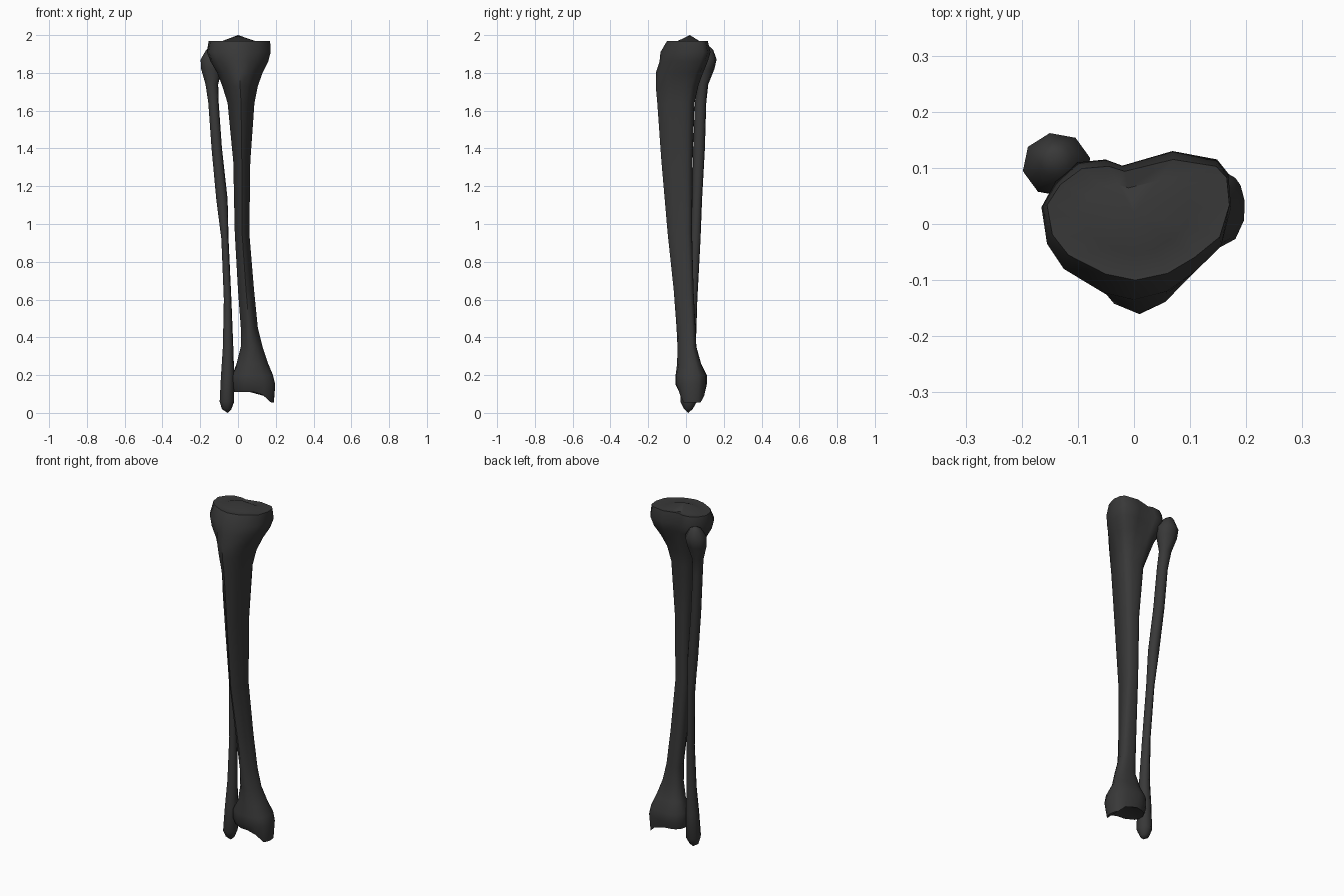
import bpy, bmesh
from math import atan2, cos, sin, pi, radians

cube = bpy.data.objects.get("Cube")
if cube:
    bpy.data.objects.remove(cube)

mat = bpy.data.materials.new("charcoal bone")
mat.use_nodes = True
GREY = (0.04, 0.04, 0.04, 1)
mat.diffuse_color = GREY
mat.node_tree.nodes["Principled BSDF"].inputs["Base Color"].default_value = GREY

# Heart-shaped plateau outline, counter-clockwise from the right side
PLATEAU = [(.175, .03), (.17, .09), (.15, .115), (.07, .13), (-.02, .104), (-.05, .115),
           (-.1, .11), (-.14, .075), (-.165, .03), (-.155, -.035), (-.125, -.08),
           (-.055, -.122), (0, -.135), (.06, -.12), (.11, -.085), (.157, -.04)]
ANGLES = [atan2(y, x) for x, y in PLATEAU]


def polar(radius, angles):
    return [(radius(a) * cos(a), radius(a) * sin(a)) for a in angles]


# Shaft is a rounded triangle with its ridge at the front, ankle a rounded box
SHAFT = polar(lambda a: 1 + .14 * cos(3 * (a + pi / 2)), ANGLES)
ANKLE = polar(lambda a: (abs(cos(a)) ** 2.6 + abs(sin(a)) ** 2.6) ** (-1 / 2.6), ANGLES)
ROUND = polar(lambda a: 1, [i * pi / 4 + .2 for i in range(8)])


def fit(profile, x0, x1, y0, y1):
    """Stretch a profile to fill the given bounds."""
    xs, ys = zip(*profile)
    return [(x0 + (x - min(xs)) / (max(xs) - min(xs)) * (x1 - x0),
             y0 + (y - min(ys)) / (max(ys) - min(ys)) * (y1 - y0)) for x, y in profile]


def mix(a, b, t):
    return [(p[0] + (q[0] - p[0]) * t, p[1] + (q[1] - p[1]) * t) for p, q in zip(a, b)]


def loft(name, rings, bottom, top, angle):
    """Skin rings of 3D points and close both ends with a fan to a tip."""
    bm = bmesh.new()
    loops = [[bm.verts.new(p) for p in ring] for ring in rings]
    n = len(rings[0])
    for a, b in zip(loops, loops[1:]):
        for i in range(n):
            j = (i + 1) % n
            bm.faces.new((a[i], a[j], b[j], b[i]))
    for loop, tip in ((loops[0], bottom), (loops[-1], top)):
        v = bm.verts.new(tip)
        for i in range(n):
            bm.faces.new((loop[i], loop[(i + 1) % n], v))
    bmesh.ops.recalc_face_normals(bm, faces=bm.faces)
    mesh = bpy.data.meshes.new(name)
    bm.to_mesh(mesh)
    bm.free()
    mesh.materials.append(mat)
    obj = bpy.data.objects.new(name, mesh)
    bpy.context.collection.objects.link(obj)
    bpy.ops.object.select_all(action='DESELECT')
    obj.select_set(True)
    bpy.context.view_layer.objects.active = obj
    bpy.ops.object.shade_smooth_by_angle(angle=radians(angle))


# Shin bone: height, left and right edge, front and back edge, profile
low, high = mix(SHAFT, ANKLE, .5), mix(fit(PLATEAU, -1, 1, -1, 1), fit(SHAFT, -1, 1, -1, 1), .5)
SHIN = [(.11, -.02, .19, -.035, .1, ANKLE), (.15, -.03, .197, -.055, .11, ANKLE),
        (.2, -.03, .185, -.055, .11, ANKLE), (.26, -.008, .16, -.047, .08, low),
        (.35, .015, .13, -.045, .055, low), (.45, .015, .105, -.05, .05, SHAFT),
        (.65, 0, .085, -.065, .04, SHAFT), (.95, -.017, .06, -.097, .032, SHAFT),
        (1.33, -.025, .065, -.13, .035, SHAFT), (1.64, -.055, .087, -.152, .045, SHAFT),
        (1.73, -.083, .105, -.16, .065, SHAFT), (1.8, -.11, .13, -.16, .09, high),
        (1.86, -.145, .16, -.14, .115, PLATEAU), (1.91, -.165, .173, -.135, .13, PLATEAU),
        (1.97, -.155, .17, -.1, .115, PLATEAU)]
rings = [[(x, y, z) for x, y in fit(p, a, b, c, d)] for z, a, b, c, d, p in SHIN]


def inner(ring, k, z, cx, cy):
    return [(cx + (x - cx) * k, cy + (y - cy) * k, z) for x, y, _ in ring]


# Inner ankle knob hangs below the hollow joint face
socket = inner(rings[0], .55, .118, .07, .035)


def knob(ring, depth):
    return [(x, y, z - depth * min(1, max(0, (x - .125) / .035))) for x, y, z in ring]


rings[0] = knob(rings[0], .055)
# Dished knee plateau rises to a central peak
dish = inner(rings[-1], .6, 1.965, 0, .02)
loft("shin_bone", [socket] + rings + [dish], (.07, .035, .122), (0, .02, 2.0), 45)

# Calf bone: slim strut with a knobbed head and pointed ankle end
CALF = [(.02, -.085, -.035, -.01, .035), (.06, -.097, -.02, -.03, .058),
        (.2, -.09, -.02, -.02, .058), (.35, -.08, -.025, -.005, .052),
        (.6, -.075, -.035, .01, .06), (.92, -.088, -.05, .025, .077),
        (1.13, -.115, -.055, .032, .085), (1.4, -.14, -.085, .038, .1),
        (1.64, -.157, -.102, .047, .107), (1.74, -.172, -.105, .06, .118),
        (1.82, -.195, -.085, .05, .15), (1.87, -.198, -.078, .05, .162),
        (1.92, -.17, -.11, .085, .145)]
rings = [[(x, y, z) for x, y in fit(ROUND, *box)] for z, *box in CALF]
loft("calf_bone", rings, (-.055, .012, 0), (-.145, .125, 1.94), 50)
